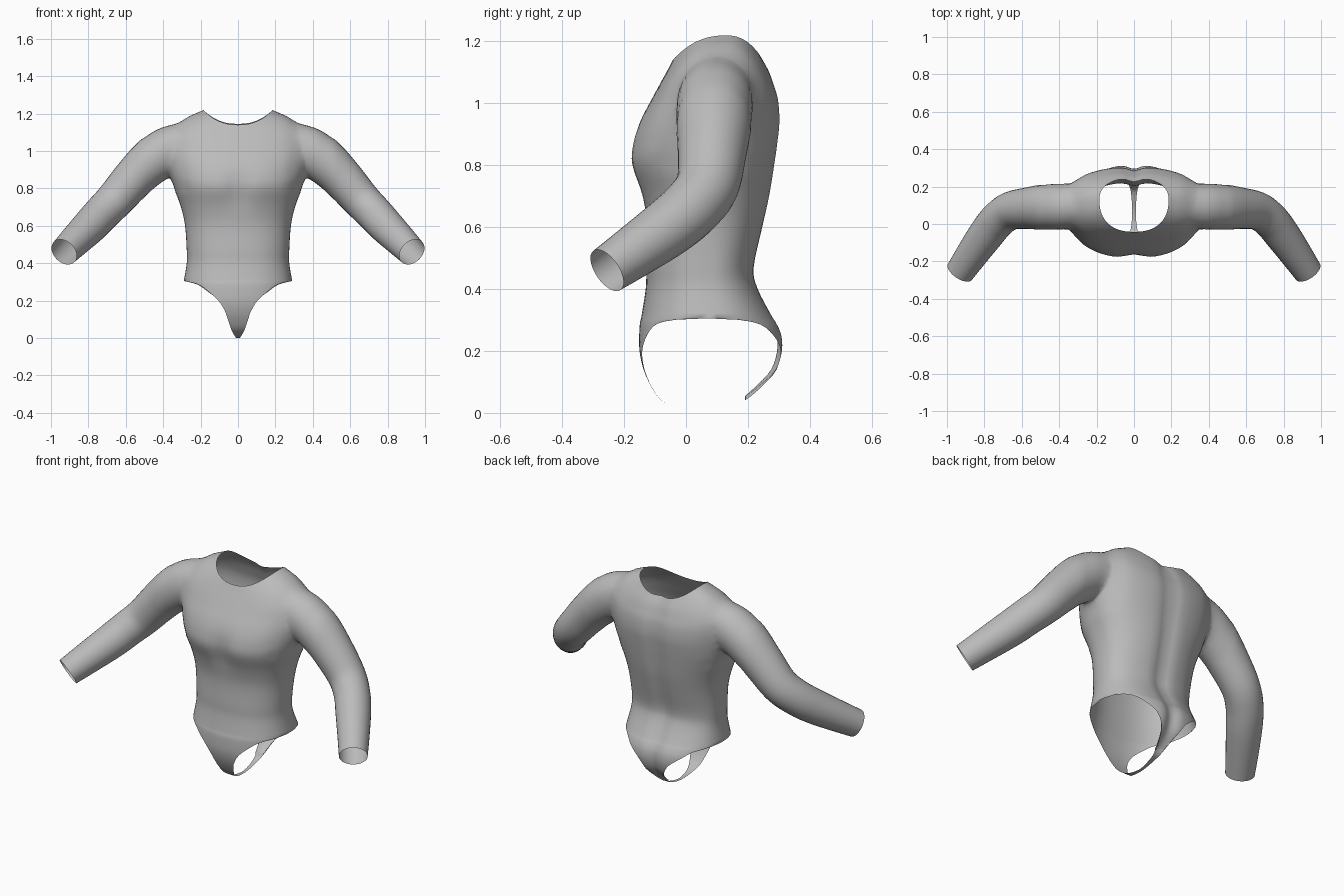
import bpy, bmesh, math
from mathutils import Vector

if "Cube" in bpy.data.objects:
    bpy.data.objects.remove(bpy.data.objects["Cube"])

E, N = 0.85, 64                       # cross-section roundness, points per ring
cloth = bpy.data.materials.new("grey cloth")
cloth.diffuse_color = (0.5, 0.5, 0.5, 1)
cloth.use_nodes = True
cloth.node_tree.nodes["Principled BSDF"].inputs["Base Color"].default_value = cloth.diffuse_color
cap = bpy.data.materials.new("opening cap")


def spline(rows, n):
    """Catmull-Rom through rows of numbers."""
    out = []
    for i in range(len(rows) - 1):
        a, b, c, d = (rows[max(0, min(len(rows) - 1, i + k))] for k in (-1, 0, 1, 2))
        for j in range(n):
            t = j / n
            out.append([0.5 * (2*q + (r-p)*t + (2*p-5*q+4*r-s)*t*t + (3*q-p-3*r+s)*t**3)
                        for p, q, r, s in zip(a, b, c, d)])
    return out + [list(rows[-1])]


def relief(x, y, z, back):
    """Spine groove behind, cleavage between the chest halves in front."""
    if back:
        return y - 0.02 * math.exp(-(x / 0.04) ** 2)
    return y + 0.022 * math.exp(-(x / 0.06) ** 2 - ((z - 0.8) / 0.1) ** 2)


def loft(name, rings, centres):
    """Closed solid; the two end fans carry the cap material."""
    bm = bmesh.new()
    vr = [[bm.verts.new(p) for p in r] for r in rings]
    for a, b in zip(vr, vr[1:]):
        for i in range(len(a)):
            j = (i + 1) % len(a)
            bm.faces.new((a[i], a[j], b[j], b[i]))
    for r, c in zip((vr[0], vr[-1]), centres):
        v = bm.verts.new(c)
        for i in range(len(r)):
            bm.faces.new((r[i], r[(i + 1) % len(r)], v)).material_index = 1
    bmesh.ops.recalc_face_normals(bm, faces=bm.faces)
    me = bpy.data.meshes.new(name)
    bm.to_mesh(me)
    bm.free()
    me.materials.append(cloth)
    me.materials.append(cap)
    ob = bpy.data.objects.new(name, me)
    bpy.context.collection.objects.link(ob)
    return ob


# Torso: half width, front y, back y, middle y, z at front / side / back
torso_rows = [
    (.29, -.145, .285, .07, .305, .305, .305),
    (.274, -.13, .235, .07, .40, .40, .40),
    (.274, -.128, .222, .07, .47, .47, .47),
    (.283, -.125, .25, .07, .60, .60, .60),
    (.305, -.145, .272, .07, .70, .70, .70),
    (.342, -.18, .288, .08, .80, .80, .80),
    (.365, -.175, .298, .085, .87, .87, .87),
    (.38, -.15, .305, .09, .94, .95, .94),
    (.385, -.112, .30, .10, 1.01, 1.03, 1.01),
    (.37, -.082, .285, .105, 1.065, 1.10, 1.06),
    (.29, -.06, .268, .115, 1.105, 1.17, 1.105),
    (.185, -.042, .245, .13, 1.14, 1.218, 1.145)]


def torso_ring(hw, yf, yb, ym, zf, zs, zb):
    pts = []
    for i in range(N):
        a = 2 * math.pi * i / N
        c, s = math.cos(a), math.sin(a)
        if abs(c) < 1e-6: c = 0
        if abs(s) < 1e-6: s = 0
        x = math.copysign(abs(c) ** E, c) * hw
        f = abs(s) ** E
        y = ym + ((yb if s > 0 else yf) - ym) * f
        z = zs + ((zb if s > 0 else zf) - zs) * s * s
        if s:
            y = relief(x, y, z, s > 0)
        pts.append((x, y, z))
    return pts


body = loft("bodysuit", [torso_ring(*r) for r in spline(torso_rows, 4)],
            [(0, .07, .25), (0, .1, 1.26)])

# Sleeves: centre line and radius
sleeve_rows = [(.26, .10, 1.05, .095), (.36, .095, 1.02, .124), (.46, .09, .945, .125),
               (.56, .085, .85, .112), (.66, .07, .737, .102), (.73, .02, .665, .098),
               (.79, -.055, .60, .095), (.865, -.16, .525, .086), (.93, -.255, .46, .077)]


def sleeve(side):
    path = spline(sleeve_rows, 5)
    P = [Vector(p[:3]) for p in path]
    rings = []
    for i, p in enumerate(P):
        t = (P[min(i + 1, len(P) - 1)] - P[max(i - 1, 0)]).normalized()
        n = Vector((.7, 0, .7))
        n = (n - t * n.dot(t)).normalized()
        b = t.cross(n)
        ring = [p + path[i][3] * (n * math.cos(k * math.pi / 16) + b * math.sin(k * math.pi / 16))
                for k in range(32)]
        rings.append([(q.x * side, q.y, q.z) for q in ring])
    ends = [(p.x * side, p.y, p.z) for p in (P[0], P[-1])]
    return loft("sleeve", rings, ends)


bpy.context.view_layer.objects.active = body
for side in (-1, 1):
    arm = sleeve(side)
    m = body.modifiers.new("join sleeve", 'BOOLEAN')
    m.operation, m.solver, m.object = 'UNION', 'EXACT', arm
    bpy.ops.object.modifier_apply(modifier=m.name)
    bpy.data.objects.remove(arm)

bm = bmesh.new()
bm.from_mesh(body.data)
# Open neck, waist and cuffs
bmesh.ops.delete(bm, geom=[f for f in bm.faces if f.material_index == 1], context='FACES')
bmesh.ops.remove_doubles(bm, verts=bm.verts, dist=0.003)
bmesh.ops.triangulate(bm, faces=[f for f in bm.faces if len(f.verts) > 4])
# Soften the armhole join
for _ in range(7):
    near = [v for v in bm.verts if .27 < abs(v.co.x) < .5 and v.co.z > .78 and not v.is_boundary]
    bmesh.ops.smooth_vert(bm, verts=near, factor=0.5,
                          use_axis_x=True, use_axis_y=True, use_axis_z=True)

# Crotch strip, front waist to back waist: centre y, z, half width
strip_rows = [(-.145, .305, .29), (-.149, .287, .215), (-.151, .25, .16), (-.15, .20, .105),
              (-.14, .15, .073), (-.12, .10, .054), (-.085, .045, .036), (-.03, .012, .018),
              (.05, 0, .01), (.12, .012, .012), (.19, .04, .02), (.25, .09, .036),
              (.295, .14, .06), (.314, .20, .10), (.312, .25, .165), (.298, .285, .215),
              (.285, .305, .29)]
prev = None
for yc, z, w in spline(strip_rows, 3):
    row = []
    for i in range(N // 2 + 1):
        c = math.cos(math.pi * i / (N // 2))
        if abs(c) < 1e-6: c = 0
        x = math.copysign(abs(c) ** E, c) * w
        u = min(1, abs(x) / .29)
        f = max(0, 1 - u ** (2 / E)) ** (E / 2)
        y = .07 + (yc - .07) * f
        if 0 < i < N // 2 and yc > .2:
            y = relief(x, y, z, True)
        row.append(bm.verts.new((x, y, z)))
    if prev:
        for i in range(N // 2):
            bm.faces.new((prev[i], row[i], row[i + 1], prev[i + 1]))
    prev = row
bmesh.ops.remove_doubles(bm, verts=bm.verts, dist=0.0015)
bmesh.ops.recalc_face_normals(bm, faces=bm.faces)
for f in bm.faces:
    f.smooth = True
    f.material_index = 0
bm.to_mesh(body.data)
bm.free()
body.data.materials.clear()
body.data.materials.append(cloth)
bpy.data.materials.remove(cap)
